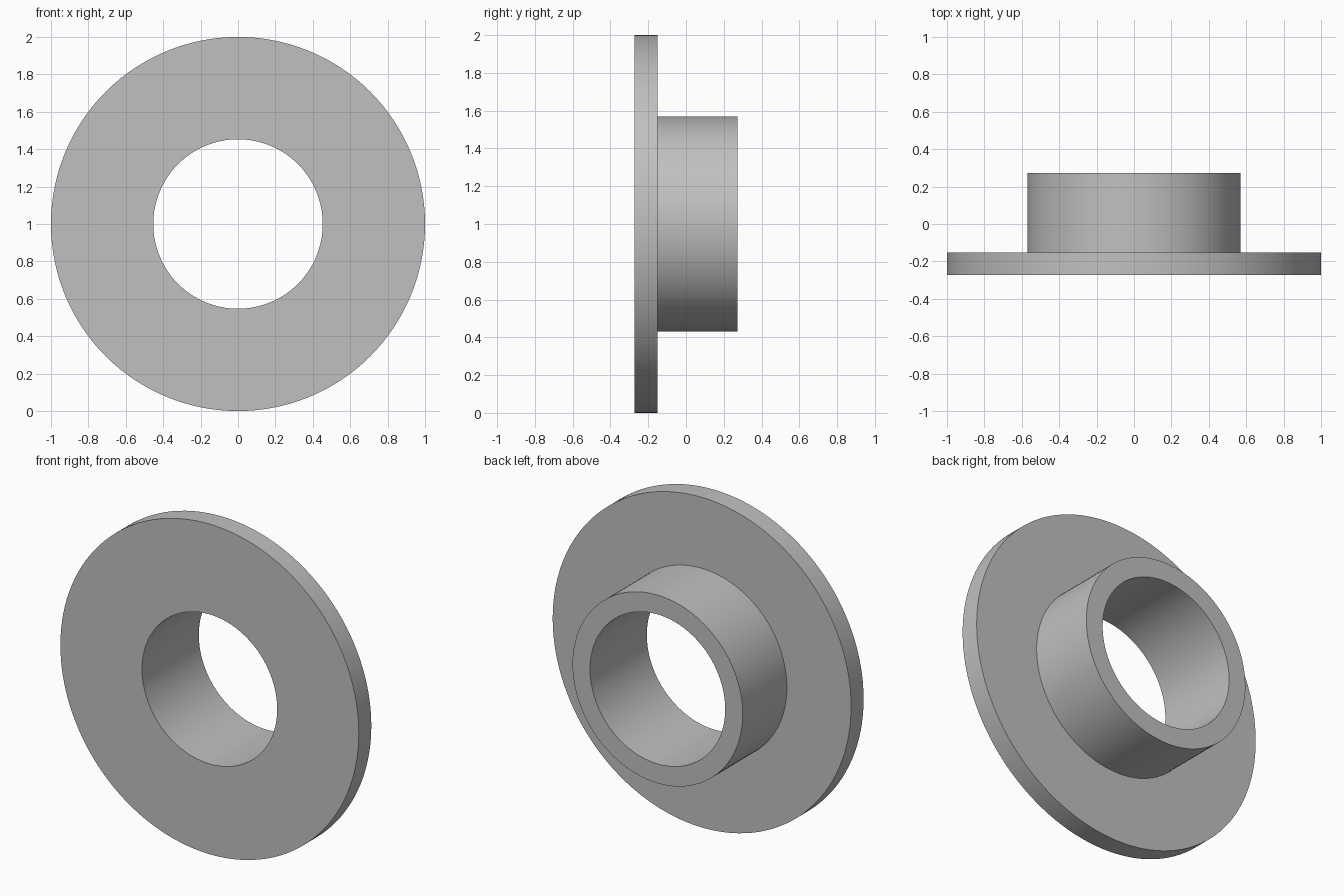
import bpy
import math

cube = bpy.data.objects.get("Cube")
if cube:
    bpy.data.objects.remove(cube, do_unlink=True)

SEGMENTS = 128
FLANGE_R, HUB_R, BORE_R = 1.0, 0.57, 0.453
FRONT, STEP, BACK = -0.272, -0.152, 0.272

# Single grey finish
grey = bpy.data.materials.new("plain grey")
grey.use_nodes = True
colour = (0.53, 0.53, 0.53, 1)
grey.diffuse_color = colour
grey.node_tree.nodes["Principled BSDF"].inputs["Base Color"].default_value = colour


def lathe(name, profile):
    """Turn a closed (radius, y) profile around the y axis, centred at z = 1."""
    count = len(profile)
    verts, faces = [], []
    for i in range(SEGMENTS):
        a = math.tau * i / SEGMENTS
        verts += [(r * math.cos(a), y, r * math.sin(a)) for r, y in profile]
        j = (i + 1) % SEGMENTS
        for k in range(count):
            n = (k + 1) % count
            faces.append((i * count + k, i * count + n, j * count + n, j * count + k))
    mesh = bpy.data.meshes.new(name)
    mesh.from_pydata(verts, [], faces)
    mesh.materials.append(grey)
    obj = bpy.data.objects.new(name, mesh)
    obj.location.z = FLANGE_R
    bpy.context.collection.objects.link(obj)
    bpy.ops.object.select_all(action='DESELECT')
    obj.select_set(True)
    bpy.context.view_layer.objects.active = obj
    bpy.ops.object.mode_set(mode='EDIT')
    bpy.ops.mesh.select_all(action='SELECT')
    bpy.ops.mesh.normals_make_consistent(inside=False)
    bpy.ops.object.mode_set(mode='OBJECT')
    bpy.ops.object.shade_smooth_by_angle(angle=math.radians(30))
    return obj


# Flanged bushing: wide front flange, rear hub and through bore in one section
lathe("flanged_bushing", [
    (BORE_R, FRONT), (FLANGE_R, FRONT), (FLANGE_R, STEP),
    (HUB_R, STEP), (HUB_R, BACK), (BORE_R, BACK),
])
